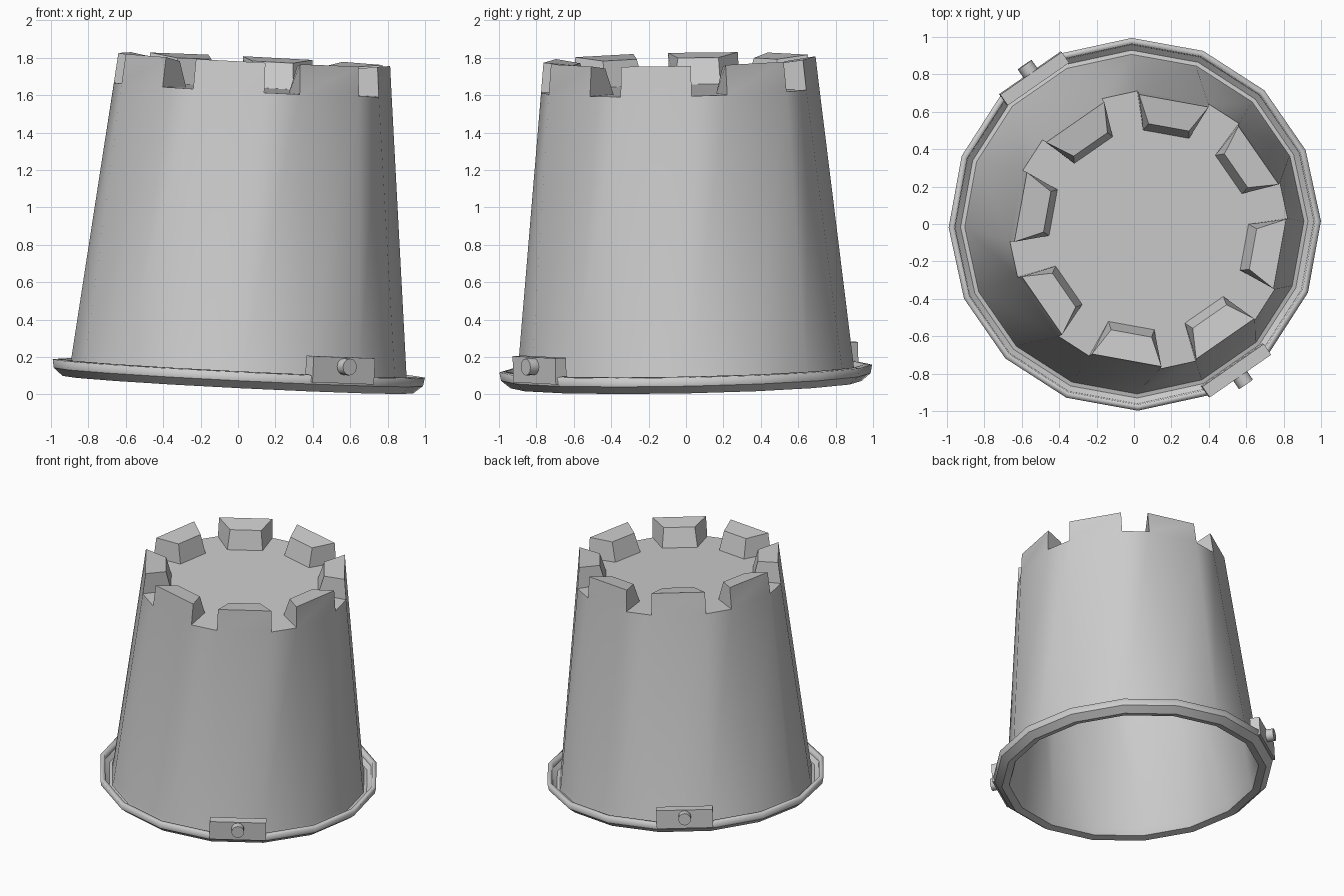
import bpy, bmesh
from math import sin, cos, radians
from mathutils import Matrix, Vector

if "Cube" in bpy.data.objects:
    bpy.data.objects.remove(bpy.data.objects["Cube"])

# The whole bucket leans slightly
TILT = (Matrix.Translation((0, 0, 0.053)) @ Matrix.Rotation(0.05, 4, 'Y')
        @ Matrix.Rotation(0.02, 4, 'X'))
CENTRE = 79.75      # heading of the first battlement


def polar(r, deg, z):
    return Vector((r * cos(radians(deg)), r * sin(radians(deg)), z))


def finish(bm, name, angle):
    mesh = bpy.data.meshes.new(name)
    bm.to_mesh(mesh)
    bm.free()
    ob = bpy.data.objects.new(name, mesh)
    bpy.context.collection.objects.link(ob)
    ob.matrix_world = TILT
    bpy.ops.object.select_all(action='DESELECT')
    ob.select_set(True)
    bpy.context.view_layer.objects.active = ob
    bpy.ops.object.shade_smooth_by_angle(angle=radians(angle))
    return ob


# Bucket skin: curled lip, tapered wall; (radius, height, half width of wide facet)
bm = bmesh.new()
profile = [(0.965, 0.09, 11.25), (0.96, 0.055, 11.25), (0.93, 0.03, 11.25),
           (0.908, 0.035, 11.25), (0.9, 0.07, 11.25), (0.746, 1.58, 15)]
rings = []
for r, z, half in profile:
    rings.append([bm.verts.new(polar(r, CENTRE + 45 * k + s * half, z))
                  for k in range(8) for s in (-1, 1)])
for low, high in zip(rings, rings[1:]):
    for j in range(16):
        n = (j + 1) % 16
        bm.faces.new((low[j], low[n], high[n], high[j]))

# Eight battlements rising around the closed end
floor = []
for k in range(8):
    a = CENTRE + 45 * k
    spin = Matrix.Rotation(radians(a), 4, 'Z')
    p, q = rings[-1][2 * k], rings[-1][2 * k + 1]
    A, B = (bm.verts.new(polar(0.73, a + s * 15, 1.74)) for s in (-1, 1))
    C, D = (bm.verts.new(spin @ Vector((0.56, s * 0.11, 1.72))) for s in (-1, 1))
    E, F = (bm.verts.new(spin @ Vector((0.52, s * 0.125, 1.58))) for s in (-1, 1))
    for f in ((p, q, B, A), (A, B, D, C), (C, D, F, E), (A, C, E, p), (B, q, F, D)):
        bm.faces.new(f)
    floor += [p, E, F, q]
bm.faces.new(floor)
bucket = finish(bm, "bucket_body", 40)
shell = bucket.modifiers.new("thickness", 'SOLIDIFY')
shell.thickness = 0.032
shell.offset = -1

# Handle lugs and pegs on opposite sides of the lip
for side, a in (("front", -55.25), ("back", 124.75)):
    turn = Matrix.Rotation(radians(a), 4, 'Z')
    bm = bmesh.new()
    bmesh.ops.create_cube(bm, size=1, matrix=turn @ Matrix.Translation((0.95, 0, 0.12))
                          @ Matrix.Diagonal((0.07, 0.4, 0.14, 1)))
    finish(bm, side + "_handle_lug", 30)
    bm = bmesh.new()
    bmesh.ops.create_cone(bm, cap_ends=True, segments=12, radius1=0.045, radius2=0.045,
                          depth=0.08, matrix=turn @ Matrix.Translation((1.0, 0, 0.14))
                          @ Matrix.Rotation(radians(90), 4, 'Y'))
    finish(bm, side + "_handle_peg", 35)
